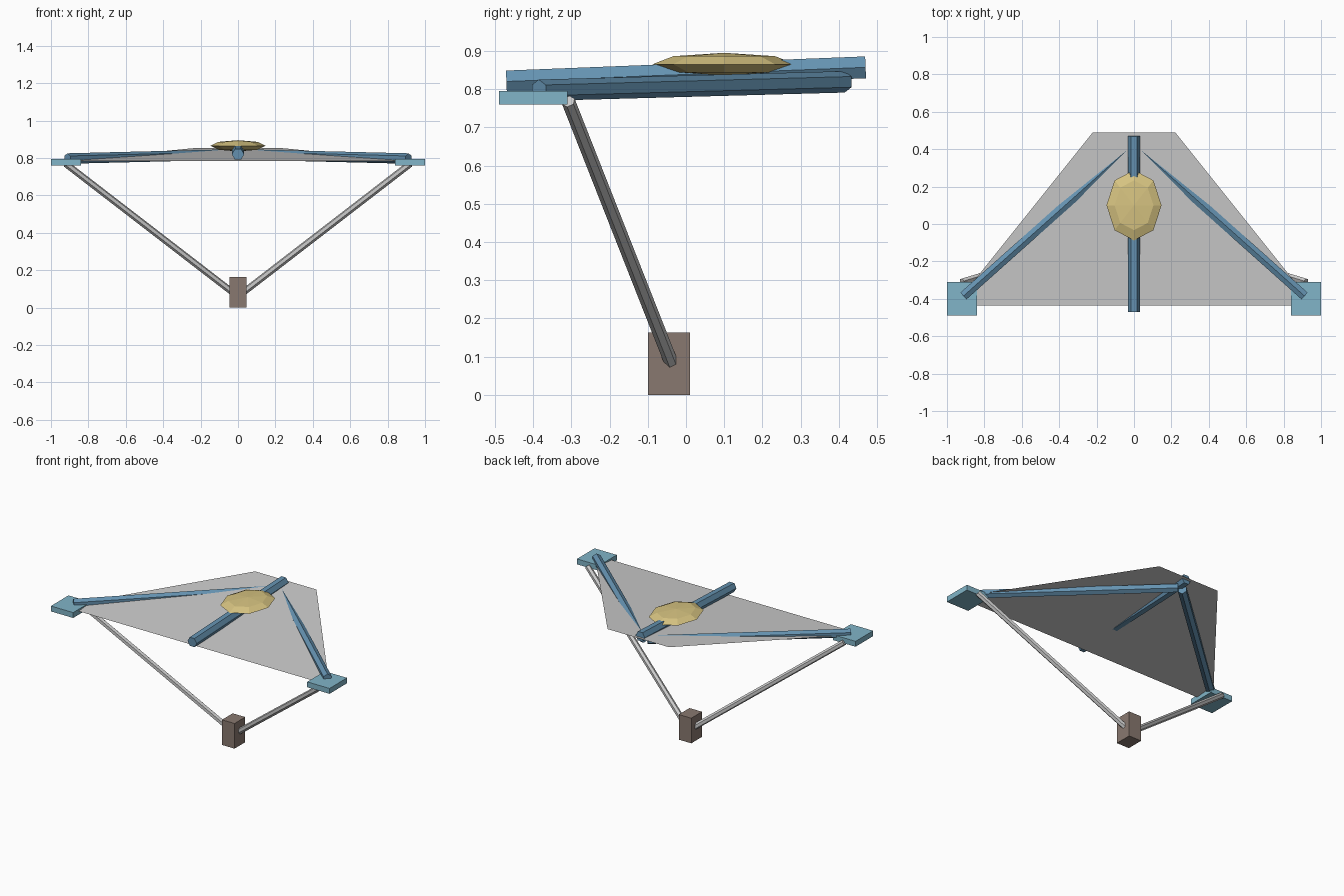
import bpy, bmesh, math
from mathutils import Vector, Matrix

if "Cube" in bpy.data.objects:
    bpy.data.objects.remove(bpy.data.objects["Cube"])


def material(name, rgb):
    m = bpy.data.materials.new(name)
    m.diffuse_color = (*rgb, 1)
    m.use_nodes = True
    m.node_tree.nodes["Principled BSDF"].inputs["Base Color"].default_value = m.diffuse_color
    return m


def add(name, bm, mat=None):
    bmesh.ops.recalc_face_normals(bm, faces=bm.faces)
    me = bpy.data.meshes.new(name)
    bm.to_mesh(me)
    bm.free()
    ob = bpy.data.objects.new(name, me)
    bpy.context.collection.objects.link(ob)
    if mat:
        me.materials.append(mat)
    return ob


def box(name, lo, hi, mat):
    lo, hi = Vector(lo), Vector(hi)
    bm = bmesh.new()
    bmesh.ops.create_cube(bm, size=1, matrix=Matrix.Translation((lo + hi) / 2)
                          @ Matrix.Diagonal((*(hi - lo), 1)))
    return add(name, bm, mat)


def rod(name, a, b, r, mat=None, turn=0):
    # six-sided tube from a to b
    a, b = Vector(a), Vector(b)
    d = b - a
    m = (Matrix.Translation((a + b) / 2) @ d.to_track_quat('Z', 'Y').to_matrix().to_4x4()
         @ Matrix.Rotation(math.radians(turn), 4, 'Z'))
    bm = bmesh.new()
    bmesh.ops.create_cone(bm, cap_ends=True, segments=6, radius1=r, radius2=r,
                          depth=d.length, matrix=m)
    return add(name, bm, mat)


blue = material("frame_blue", (0.13, 0.29, 0.44))
light_blue = material("pad_blue", (0.22, 0.46, 0.58))
yellow = material("hub_yellow", (0.68, 0.55, 0.22))
brown = material("handle_brown", (0.25, 0.19, 0.16))

# sail: thin sloping trapezoid
bm = bmesh.new()
bm.faces.new([bm.verts.new(p) for p in
              [(-0.96, -0.435, 0.783), (0.96, -0.435, 0.783),
               (0.22, 0.49, 0.854), (-0.22, 0.49, 0.854)]])
add("sail", bm)

# keel along the centre
rod("keel", (0, -0.47, 0.82), (0, 0.47, 0.857), 0.033, blue, 30)

# flattened hub on top
bm = bmesh.new()
bmesh.ops.create_uvsphere(bm, u_segments=8, v_segments=4, radius=1,
                          matrix=Matrix.Translation((0, 0.1, 0.865))
                          @ Matrix.Diagonal((0.147, 0.188, 0.03, 1)))
add("hub", bm, yellow)

# mirrored spars, wing-tip pads and control struts
for side, s in (("left", -1), ("right", 1)):
    rod(f"{side}_spar", (s * 0.912, -0.385, 0.797), (s * 0.015, 0.415, 0.819), 0.028, blue)
    x0, x1 = sorted((s * 0.84, s * 1.0))
    box(f"{side}_tip_pad", (x0, -0.49, 0.76), (x1, -0.31, 0.795), light_blue)
    rod(f"{side}_strut", (s * 0.92, -0.308, 0.768), (s * 0.02, -0.035, 0.075), 0.018)

# hanging handle block
box("handle_block", (-0.045, -0.1, 0), (0.045, 0.01, 0.163), brown)
